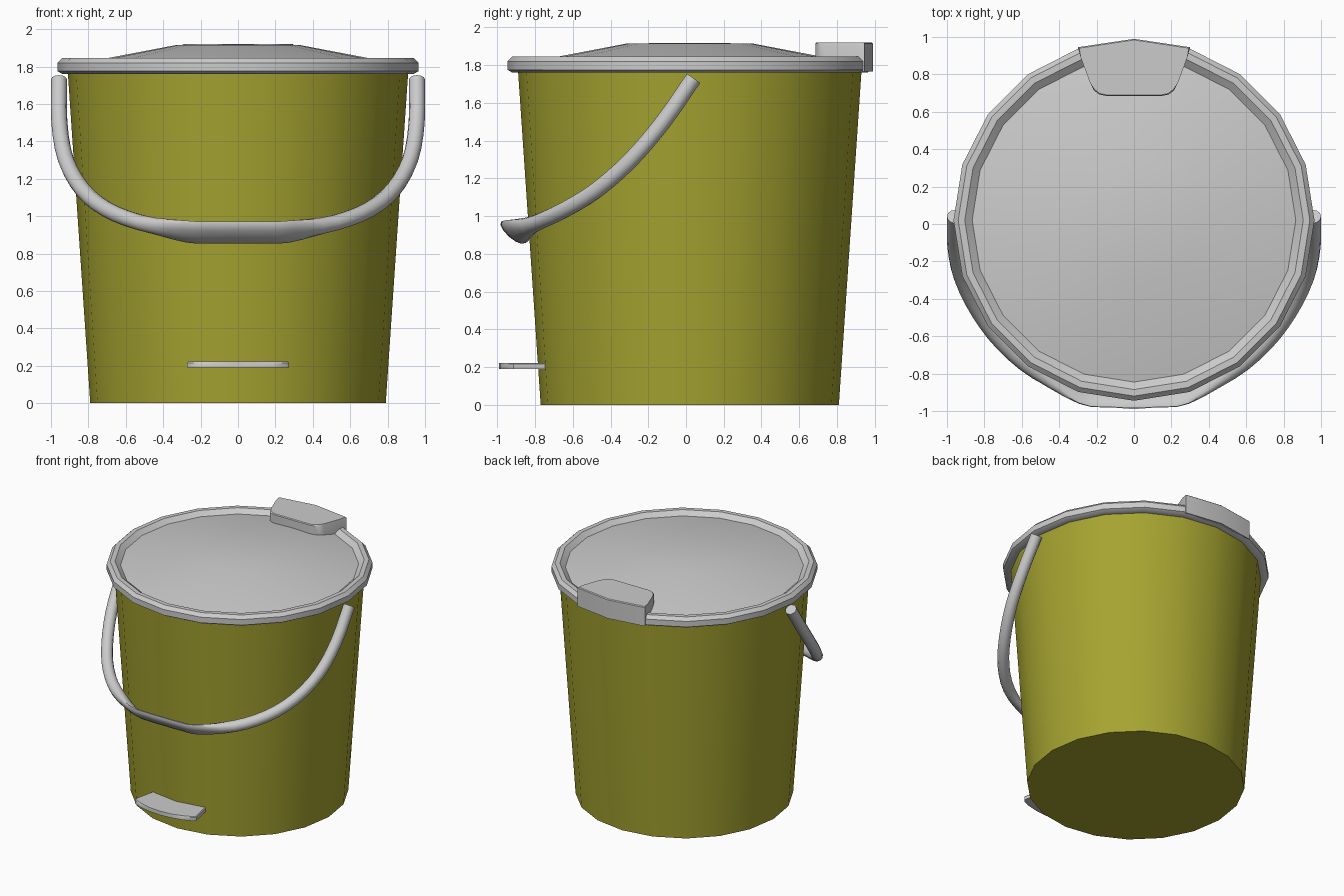
import bpy, bmesh, math
from mathutils import Vector

if "Cube" in bpy.data.objects:
    bpy.data.objects.remove(bpy.data.objects["Cube"])

CY = 0.02      # bucket axis offset
SIDES = 20


def finish(name, bm, mat=None, angle=35):
    bmesh.ops.recalc_face_normals(bm, faces=bm.faces)
    me = bpy.data.meshes.new(name)
    bm.to_mesh(me)
    bm.free()
    ob = bpy.data.objects.new(name, me)
    bpy.context.collection.objects.link(ob)
    if mat:
        me.materials.append(mat)
    bpy.ops.object.select_all(action='DESELECT')
    ob.select_set(True)
    bpy.context.view_layer.objects.active = ob
    bpy.ops.object.shade_smooth_by_angle(angle=math.radians(angle))
    return ob


def lathe(name, profile, mat=None, angle=35):
    """Revolve (radius, z) pairs; radius 0 becomes a pole."""
    bm = bmesh.new()
    rings = []
    for r, z in profile:
        n = SIDES if r > 0 else 1
        rings.append([bm.verts.new((r * math.sin(math.tau * i / SIDES),
                                    CY + r * math.cos(math.tau * i / SIDES), z)) for i in range(n)])
    for a, b in zip(rings, rings[1:]):
        for i in range(SIDES):
            j = (i + 1) % SIDES
            loop = [a[i % len(a)], a[j % len(a)], b[j % len(b)], b[i % len(b)]]
            bm.faces.new(list(dict.fromkeys(loop)))
    return finish(name, bm, mat, angle)


def prism(name, outline, top, bevel):
    """Extrude (x, y, bottom_z) outline up to a level top."""
    bm = bmesh.new()
    lo = [bm.verts.new(p) for p in outline]
    hi = [bm.verts.new((p[0], p[1], top)) for p in outline]
    bm.faces.new(lo)
    cap = bm.faces.new(hi)
    n = len(lo)
    for i in range(n):
        j = (i + 1) % n
        bm.faces.new((lo[i], lo[j], hi[j], hi[i]))
    bmesh.ops.bevel(bm, geom=list(cap.edges), offset=bevel, segments=1, affect='EDGES')
    return finish(name, bm)


def mirrored(half):
    """Complete a +x half outline running from x = 0 to x = 0 or beyond."""
    return half + [(-x, y, z) for x, y, z in reversed(half) if x > 0]


green = bpy.data.materials.new("olive_green")
green.diffuse_color = (0.38, 0.37, 0.03, 1)
green.use_nodes = True
green.node_tree.nodes["Principled BSDF"].inputs["Base Color"].default_value = green.diffuse_color

# Tapered bucket with closed base
lathe("bucket", [(0, 0), (0.79, 0), (0.91, 1.77)], green)

# Lid with rolled rim and shallow dome
lathe("lid", [(0.90, 1.76), (0.94, 1.76), (0.965, 1.775), (0.965, 1.82), (0.94, 1.845),
              (0.905, 1.845), (0.865, 1.813), (0.33, 1.915), (0, 1.917)])

# Hinge block at the back of the lid
prism("lid_hinge", mirrored([(0, 0.99, 1.765), (0.30, 0.945, 1.765), (0.285, 0.89, 1.80),
                             (0.235, 0.755, 1.81), (0.215, 0.715, 1.81),
                             (0.185, 0.692, 1.81), (0.15, 0.685, 1.81)]), 1.92, 0.006)

# Foot pedal
prism("pedal", mirrored([(0, -0.99, 0.19), (0.10, -0.982, 0.19), (0.19, -0.962, 0.19),
                         (0.255, -0.935, 0.19), (0.272, -0.915, 0.19),
                         (0.235, -0.74, 0.19), (0.10, -0.755, 0.19)]), 0.222, 0.006)

# Carrying handle: swept tube that flattens into a tilted grip
half = [(0.957, 0.04, 1.73), (0.955, -0.12, 1.50), (0.92, -0.29, 1.30), (0.83, -0.47, 1.14),
        (0.70, -0.64, 1.035), (0.52, -0.79, 0.965), (0.28, -0.90, 0.92), (0.14, -0.915, 0.915),
        (0, -0.917, 0.915)]
pts = [Vector(p) for p in mirrored(half)]
pts = [2 * pts[0] - pts[1]] + pts + [2 * pts[-1] - pts[-2]]
path = []
for p0, p1, p2, p3 in zip(pts, pts[1:], pts[2:], pts[3:]):
    for k in range(3):
        t = k / 3
        path.append(0.5 * (2 * p1 + (p2 - p0) * t + (2 * p0 - 5 * p1 + 4 * p2 - p3) * t * t
                           + (3 * p1 - p0 - 3 * p2 + p3) * t ** 3))
path.append(pts[-2])

bm = bmesh.new()
rings = []
for i, p in enumerate(path):
    tan = (path[min(i + 1, len(path) - 1)] - path[max(i - 1, 0)]).normalized()
    wide = Vector((0, -0.74, 0.67))
    wide = (wide - tan * wide.dot(tan)).normalized()
    inward = tan.cross(wide)
    g = min(1, max(0, (0.52 - abs(p.x)) / 0.28))
    g = g * g * (3 - 2 * g)
    ring = []
    for k in range(12):
        a = math.tau * k / 12
        c, s = math.cos(a), math.sin(a)
        depth = 0.043 + g * ((0.018 if s > 0 else 0.032) - 0.043)
        ring.append(bm.verts.new(p + wide * c * (0.043 + 0.042 * g) + inward * s * depth))
    rings.append(ring)
for a, b in zip(rings, rings[1:]):
    for k in range(12):
        m = (k + 1) % 12
        bm.faces.new((a[k], a[m], b[m], b[k]))
bm.faces.new(rings[0])
bm.faces.new(rings[-1])
finish("handle", bm, angle=50)
